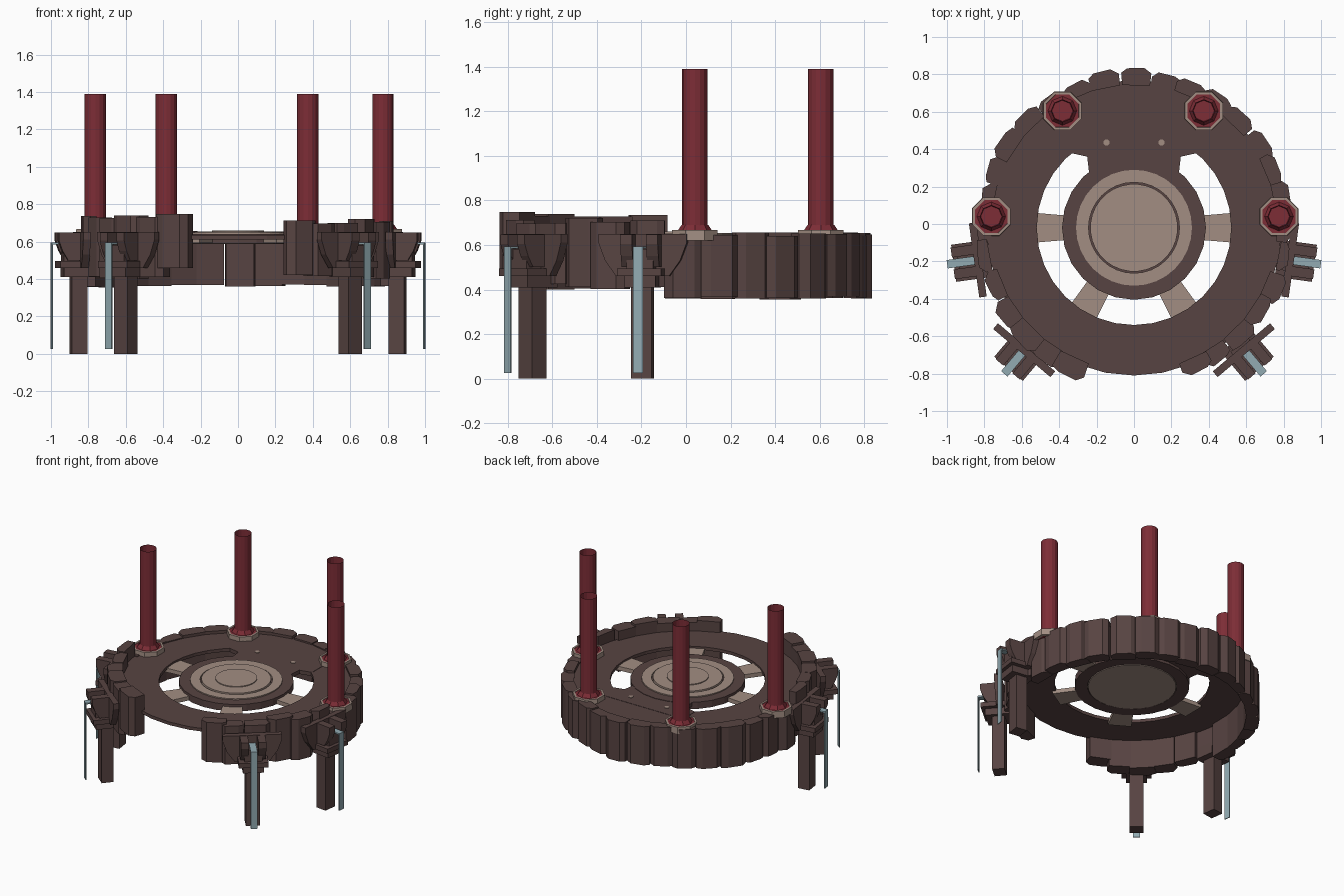
import bpy, bmesh, math, random
from mathutils import Vector

if "Cube" in bpy.data.objects:
    bpy.data.objects.remove(bpy.data.objects["Cube"])

random.seed(7)
CY = -0.02  # centre of the round platform in y


def material(name, rgb):
    m = bpy.data.materials.new(name)
    m.diffuse_color = (*rgb, 1)
    m.use_nodes = True
    m.node_tree.nodes["Principled BSDF"].inputs["Base Color"].default_value = m.diffuse_color
    return m


STONE = material("dark_brown_stone", (0.096, 0.057, 0.054))
BEIGE = material("beige_stone", (0.36, 0.268, 0.225))
RED = material("deep_red", (0.205, 0.026, 0.037))
WATER = material("pale_teal", (0.29, 0.41, 0.45))


def finish(name, bm, mat):
    bmesh.ops.recalc_face_normals(bm, faces=bm.faces)
    me = bpy.data.meshes.new(name)
    bm.to_mesh(me)
    bm.free()
    me.materials.append(mat)
    ob = bpy.data.objects.new(name, me)
    bpy.context.collection.objects.link(ob)
    return ob


def prism(name, pts, vec, mat):
    """Extrude a flat outline of 3D points along vec."""
    bm = bmesh.new()
    f = bm.faces.new([bm.verts.new(p) for p in pts])
    ext = bmesh.ops.extrude_face_region(bm, geom=[f], use_keep_orig=True)
    bmesh.ops.translate(bm, vec=vec, verts=[v for v in ext["geom"] if isinstance(v, bmesh.types.BMVert)])
    return finish(name, bm, mat)


def lathe(name, profile, n, centre, mat, closed=True, turn=0.0):
    """Spin (radius, z) points about a vertical axis; closed makes a ring section."""
    bm = bmesh.new()
    rings = []
    for i in range(n):
        a = turn + 2 * math.pi * i / n
        rings.append([bm.verts.new((centre[0] + r * math.cos(a), centre[1] + r * math.sin(a), z))
                      for r, z in profile])
    k = len(profile)
    for i in range(n):
        p, q = rings[i], rings[(i + 1) % n]
        for j in range(k if closed else k - 1):
            bm.faces.new((p[j], q[j], q[(j + 1) % k], p[(j + 1) % k]))
    return finish(name, bm, mat)


def disc(name, r, z0, z1, n, mat, centre=(0, CY)):
    pts = [(centre[0] + r * math.cos(2 * math.pi * i / n + math.pi / n),
            centre[1] + r * math.sin(2 * math.pi * i / n + math.pi / n), z0) for i in range(n)]
    return prism(name, pts, (0, 0, z1 - z0), mat)


# platform floor ring and the solid bridge at the back
lathe("floor_ring", [(0.52, 0.612), (0.79, 0.612), (0.79, 0.635), (0.52, 0.635)], 16 * 2, (0, CY), STONE)
prism("floor_bridge", [(-0.24, 0.27, 0.609), (0.24, 0.27, 0.609), (0.25, 0.36, 0.609), (0.34, 0.38, 0.609),
                       (0.34, 0.52, 0.609), (-0.34, 0.52, 0.609), (-0.34, 0.38, 0.609), (-0.25, 0.36, 0.609)],
      (0, 0, 0.028), STONE)

# central stepped dial, open groove between its two plates
lathe("dial_rim", [(0.30, 0.59), (0.385, 0.59), (0.385, 0.64), (0.30, 0.64)], 24, (0, CY), STONE)
lathe("dial_outer_plate", [(0.243, 0.60), (0.31, 0.60), (0.31, 0.648), (0.243, 0.648)], 32, (0, CY), BEIGE)
disc("dial_groove_floor", 0.25, 0.595, 0.625, 32, STONE)
disc("dial_underside", 0.295, 0.588, 0.598, 32, BEIGE)
disc("dial_step", 0.234, 0.62, 0.654, 32, BEIGE)
disc("dial_hub", 0.14, 0.653, 0.66, 32, BEIGE)

# spokes across the open ring
for deg in (0, 180, -59, -121):
    d = Vector((math.cos(math.radians(deg)), math.sin(math.radians(deg)), 0))
    t = Vector((-d.y, d.x, 0))
    c = Vector((0, CY, 0.592))
    prism("spoke", [c + d * 0.3 - t * 0.06, c + d * 0.535 - t * 0.08, c + d * 0.535 + t * 0.08, c + d * 0.3 + t * 0.06],
          (0, 0, 0.03), BEIGE)

# small floor pegs
for s in (-1, 1):
    disc("floor_peg", 0.017, 0.63, 0.641, 8, BEIGE, (s * 0.147, 0.435))

# rough stone wall, open at the front, taller beside the opening
N = 32
step = 2 * math.pi / N
for i in range(N):
    a = -math.pi / 2 + i * step
    off = min(i, N - i)
    if off < 2:
        continue
    front = off < 8
    if off == 2:
        a += 0.04 if i == 2 else -0.03
    a += random.uniform(-0.02, 0.02)
    if front:
        top = 0.708 if i < N / 2 else 0.738
        z0, z1 = random.uniform(0.40, 0.43), top + random.uniform(-0.012, 0.014)
        r0, r1 = 0.765, random.uniform(0.845, 0.87)
        if off == 7:
            r0 = 0.79
    else:
        z0, z1 = random.uniform(0.355, 0.37), random.uniform(0.64, 0.657)
        r0, r1 = 0.765, random.uniform(0.835, 0.86)
    if off == 2:
        z0 = 0.42 if i == 2 else 0.46
    h = step * random.uniform(0.49, 0.56)
    skew = random.uniform(-0.025, 0.015)
    outline = [(r0, -h), (r1 - 0.02 + skew, -h), (r1, -h * 0.5), (r1 + skew * 0.5, h * 0.6), (r1 - 0.025, h), (r0, h)]
    prism("wall_stone", [(r * math.cos(a + b), CY + r * math.sin(a + b), z0) for r, b in outline],
          (0, 0, z1 - z0), STONE)


# four water spouts on legs; local axes: u outward, t sideways
def spout(px, py, deg):
    u = Vector((math.cos(math.radians(deg)), math.sin(math.radians(deg)), 0))
    t = Vector((-u.y, u.x, 0))
    p0 = Vector((px, py, 0))

    def at(a, b, z):
        return p0 + u * a + t * b + Vector((0, 0, z))

    def block(name, u0, u1, w, z0, z1, mat):
        prism(name, [at(u0, -w, z0), at(u1, -w, z0), at(u1, w, z0), at(u0, w, z0)], (0, 0, z1 - z0), mat)

    block("spout_leg", -0.043, 0.04, 0.047, 0.0, 0.45, STONE)
    block("spout_corbel", -0.09, 0.085, 0.07, 0.41, 0.46, STONE)
    block("spout_flange", -0.09, 0.11, 0.1, 0.46, 0.495, STONE)
    block("spout_bed", -0.06, 0.085, 0.06, 0.495, 0.582, STONE)
    # half-round backing plate
    arc = [(-0.2, 0.65), (-0.2, 0.61), (-0.17, 0.53), (-0.12, 0.46), (0.12, 0.46), (0.17, 0.53), (0.2, 0.61), (0.2, 0.65)]
    prism("spout_backing", [at(-0.04, b, z) for b, z in arc], u * 0.04, STONE)
    # channel cheeks
    cheek = [(-0.04, 0.5), (0.065, 0.5), (0.095, 0.55), (0.115, 0.605), (0.115, 0.648), (-0.04, 0.648)]
    for s in (-1, 1):
        prism("spout_cheek", [at(a, s * 0.032, z) for a, z in cheek], t * (s * 0.053), STONE)
    # water sheet and fall
    block("water_sheet", -0.03, 0.145, 0.0225, 0.584, 0.594, WATER)
    block("water_fall", 0.139, 0.145, 0.0225, 0.025, 0.585, WATER)


for s in (-1, 1):
    spout(s * 0.855, -0.195, -8 if s > 0 else 188)
    spout(s * 0.6, -0.69, -50 if s > 0 else 230)

# red pillars (open tubes) on octagonal bases
for c in ((-0.383, 0.605), (0.373, 0.605), (-0.763, 0.04), (0.775, 0.04)):
    lathe("pillar", [(0.057, 0.64), (0.057, 1.39)], 16, c, RED, closed=False)
    lathe("pillar_base_ring", [(0.09, 0.62), (0.112, 0.62), (0.11, 0.668), (0.095, 0.668)], 8, c, BEIGE,
          turn=math.pi / 8)
    disc("pillar_base_plate", 0.095, 0.625, 0.664, 8, RED, c)
    lathe("pillar_collar", [(0.056, 0.66), (0.08, 0.66), (0.06, 0.69)], 8, c, RED)
